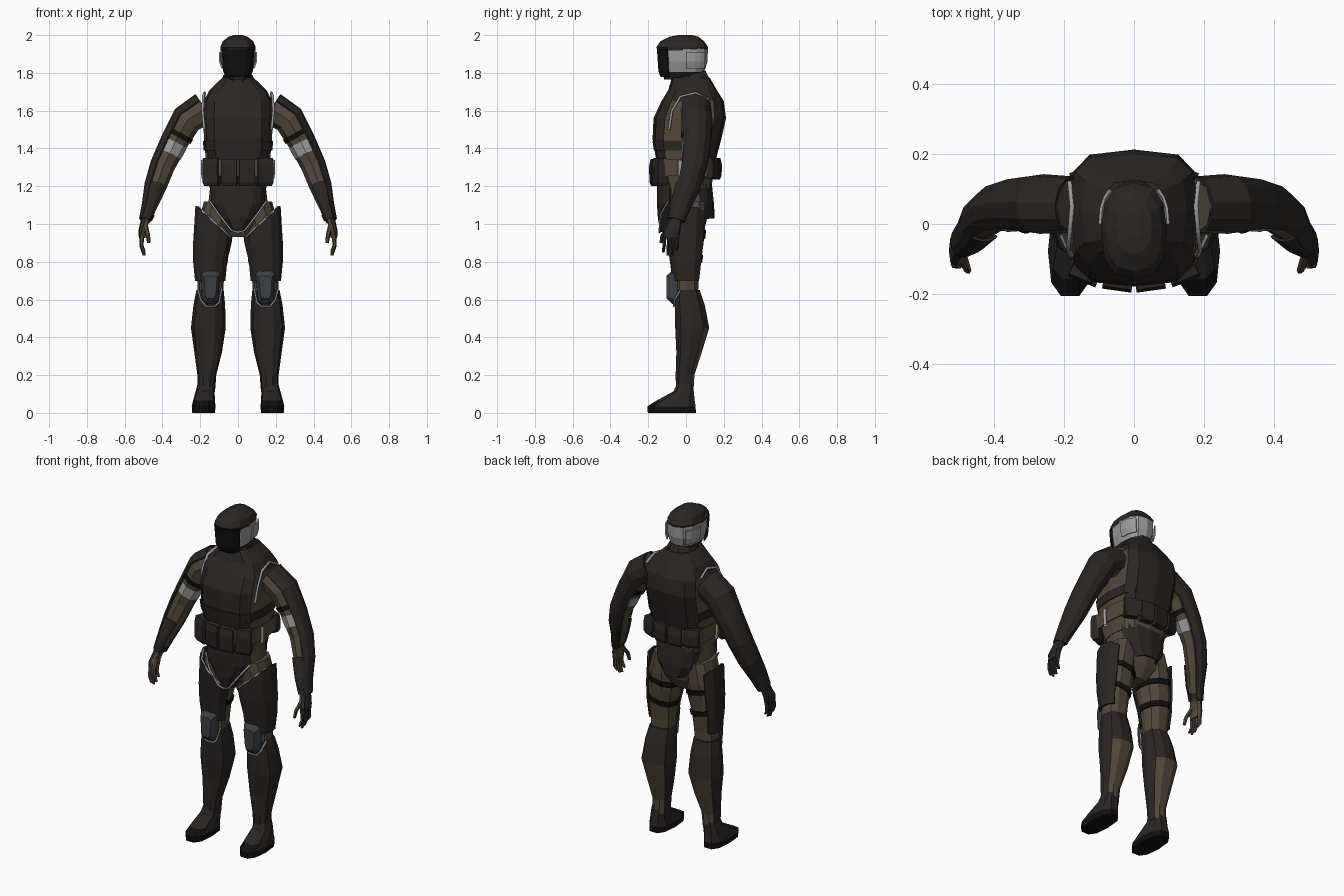
import bpy, bmesh
from math import sin, cos, radians, copysign
from mathutils import Vector

if "Cube" in bpy.data.objects:
    bpy.data.objects.remove(bpy.data.objects["Cube"])


def material(name, r, g, b):
    m = bpy.data.materials.new(name)
    m.diffuse_color = (r, g, b, 1)
    m.use_nodes = True
    m.node_tree.nodes["Principled BSDF"].inputs["Base Color"].default_value = m.diffuse_color
    return m


DARK = material("dark_armour", .023, .019, .017)
TAN = material("tan_suit", .085, .066, .045)
GREY = material("light_grey", .33, .33, .34)
BLACK = material("black", .005, .005, .005)
SLATE = material("slate", .045, .05, .055)


def skin(name, rings, mats, pick=None, closed=True, thick=0, mirror=False):
    """Bridge rings of points into a faceted surface."""
    bm = bmesh.new()
    vs = [[bm.verts.new(p) for p in r] for r in rings]
    n = len(vs[0])
    for a, b in zip(vs, vs[1:]):
        for i in range(n if closed else n - 1):
            j = (i + 1) % n
            bm.faces.new((a[i], a[j], b[j], b[i]))
    if closed:
        bm.faces.new(vs[0][::-1])
        bm.faces.new(vs[-1])
    bmesh.ops.recalc_face_normals(bm, faces=bm.faces)
    if pick:
        for f in bm.faces:
            f.material_index = pick(f.calc_center_median(), f.normal)
    me = bpy.data.meshes.new(name)
    bm.to_mesh(me)
    bm.free()
    for m in mats:
        me.materials.append(m)
    ob = bpy.data.objects.new(name, me)
    bpy.context.collection.objects.link(ob)
    if thick:
        s = ob.modifiers.new("thickness", 'SOLIDIFY')
        s.thickness, s.offset = thick, 0
    if mirror:
        ob.modifiers.new("mirror", 'MIRROR')
    return ob


def loft(name, secs, mats, n=8, p=1, arc=None, flat=True, grow=0, **kw):
    """Sections (x, y, z, rx, ry[, slope]); angle 0 = +x, -90 = front."""
    rings = []
    for i, s in enumerate(secs):
        x, y, z, rx, ry = s[:5]
        slope = s[5] if len(s) > 5 else 0
        u, v = Vector((1, 0, slope)), Vector((0, 1, 0))
        if not flat:
            a, b = secs[max(i - 1, 0)], secs[min(i + 1, len(secs) - 1)]
            t = (Vector(b[:3]) - Vector(a[:3])).normalized()
            u = Vector((0, 1, 0)).cross(t).normalized()
            v = t.cross(u)
        a0, a1 = arc or (0, 360)
        cnt = n + 1 if arc else n
        ring = []
        for k in range(cnt):
            ang = radians(a0 + (a1 - a0) * k / n)
            c, d = cos(ang), sin(ang)
            ring.append(Vector((x, y, z)) + u * (rx + grow) * copysign(abs(c) ** p, c)
                        + v * (ry + grow) * copysign(abs(d) ** p, d))
        rings.append(ring)
    return skin(name, rings, mats, closed=not arc, **kw)


def between(a, b, t):
    return tuple(p + (q - p) * t for p, q in zip(a[:5], b[:5]))


def plate(name, outline, y0, y1, inset, mat, **kw):
    """Bevelled plate from an x-z outline, y0 rear and y1 front."""
    cx = sum(p[0] for p in outline) / len(outline)
    cz = sum(p[1] for p in outline) / len(outline)
    rings = [[(cx + (x - cx) * s, y, cz + (z - cz) * s) for x, z in outline]
             for y, s in ((y0, 1), ((y0 + y1) / 2, .98), (y1, inset))]
    return skin(name, rings, [mat], **kw)


def trim(name, pts, mat=GREY, r=.006):
    cu = bpy.data.curves.new(name, 'CURVE')
    cu.dimensions, cu.bevel_depth, cu.bevel_resolution = '3D', r, 0
    sp = cu.splines.new('POLY')
    sp.points.add(len(pts) - 1)
    for q, p in zip(sp.points, pts):
        q.co = (*p, 1)
    cu.materials.append(mat)
    ob = bpy.data.objects.new(name, cu)
    bpy.context.collection.objects.link(ob)
    ob.modifiers.new("mirror", 'MIRROR')


# Feet with dark toe caps
loft("boot", [(.182, -.075, 0, .06, .132), (.182, -.077, .035, .063, .133),
              (.18, -.055, .065, .058, .105), (.174, -.012, .115, .05, .055),
              (.17, -.005, .15, .045, .047)], [DARK, BLACK], n=10, p=.75, mirror=True,
     pick=lambda c, n: int(c.y < -.13 or c.z < .02))

# Lower legs
shin = [(.168, -.007, .11, .046, .048), (.165, -.005, .2, .05, .052), (.158, .016, .32, .073, .07),
        (.157, .033, .45, .092, .094), (.152, .02, .57, .084, .083), (.148, .008, .65, .072, .068)]
loft("shin", shin, [DARK, TAN], n=10, p=.85, mirror=True,
     pick=lambda c, n: int(n.y > .5 and c.z < .4))

# Thighs, outer thigh armour, straps
thigh = [(.146, .005, .58, .066, .06), (.145, .005, .7, .07, .064), (.145, .005, .8, .08, .078),
         (.133, .005, .9, .092, .092), (.125, .01, 1.0, .088, .097), (.105, .005, 1.12, .075, .1)]
loft("thigh", thigh, [TAN], n=10, p=.85, mirror=True)
loft("thigh_armour", thigh[1:4] + [(.125, .005, 1.01, .088, .1, .9)], [DARK], n=7, p=.85,
     arc=(-160, 55), grow=.008, thick=.01, mirror=True)
for i, t in ((2, .0), (3, .3)):
    a, b = thigh[i], thigh[i + 1]
    loft("thigh_strap", [between(a, b, t) + (.2,), between(a, b, t + .3) + (.2,)], [BLACK],
         n=10, p=.85, grow=.006, mirror=True)
trim("thigh_trim", [(.21, -.03, 1.09), (.185, -.085, 1.065), (.125, -.105, 1.01), (.06, -.09, .95), (.04, -.06, .93)])

# Knee pads with light surround
knee = [(.105, .6), (.12, .575), (.17, .575), (.19, .6), (.197, .74), (.17, .755), (.115, .755), (.092, .74)]
plate("knee_pad", knee, -.045, -.103, .66, SLATE, mirror=True)
trim("knee_trim", [(.085, -.045, .66), (.1, -.06, .585), (.12, -.065, .565),
                   (.172, -.065, .565), (.198, -.06, .6), (.212, -.03, .65)])

# Hips and crotch plates
loft("hips", [(0, .005, .93, .05, .06), (0, .005, 1.0, .12, .1), (0, 0, 1.1, .158, .125),
              (0, -.005, 1.22, .145, .125)], [TAN], n=12, p=.75)
loft("front_hip_plate", [(0, 0, .96, .034, .13), (0, 0, 1.03, .09, .143), (0, 0, 1.11, .147, .148),
                         (0, 0, 1.22, .15, .148)], [DARK], n=6, p=.65, arc=(205, 335), thick=.012)
loft("rear_hip_plate", [(0, 0, 1.03, .075, .145), (0, 0, 1.1, .13, .143), (0, 0, 1.22, .15, .13)],
     [DARK], n=6, p=.65, arc=(20, 160), thick=.012)
trim("front_hip_trim", [(.15, -.095, 1.12), (.1, -.135, 1.05), (.035, -.14, .965), (0, -.14, .955)])

# Waist and belt pouches
loft("waist", [(0, 0, 1.19, .15, .135), (0, 0, 1.27, .165, .145), (0, 0, 1.37, .17, .15)],
     [TAN], n=12, p=.6)


def pouch(name, x, y, turn, z0, z1, side):
    """Tapered box, deepest at its middle height."""
    r = radians(turn)
    rings = []
    for z, d, w in ((z0, .018, .037), (z0 + .02, .028, .042), (z1 - .04, .03, .042), (z1, .022, .041)):
        rings.append([(x + a * w * cos(r) - b * d * sin(r), y + side * (a * w * sin(r) * side + b * d * cos(r) * side), z)
                      for a, b in ((-1, -1), (1, -1), (1, 1), (-1, 1))])
    skin(name, rings, [DARK], mirror=True)


pouch("front_inner_pouch", .045, -.16, 8, 1.2, 1.345, -1)
pouch("front_outer_pouch", .138, -.137, 22, 1.2, 1.35, -1)
pouch("rear_inner_pouch", .045, .155, -8, 1.235, 1.35, 1)
pouch("rear_outer_pouch", .135, .132, -22, 1.24, 1.35, 1)
loft("belt_loops", [(0, 0, 1.255, .182, .168), (0, 0, 1.345, .186, .172)], [TAN],
     n=12, p=.55, arc=(0, 360), thick=.006)
trim("side_buckle", [(.182, -.03, 1.24), (.185, -.03, 1.34)], GREY, .012)

# Vest: dark front and back, tan sides
loft("vest", [(0, 0, 1.34, .17, .158), (0, .005, 1.45, .18, .182), (0, .02, 1.56, .185, .192),
              (0, .035, 1.65, .182, .165), (0, .035, 1.71, .15, .128), (0, .025, 1.775, .082, .1)],
     [DARK, TAN], n=12, p=.55, pick=lambda c, n: int(abs(n.x) > .8 and c.z < 1.66))
loft("side_strap", [(0, .0, 1.39, .182, .17), (0, .0, 1.44, .186, .178)], [DARK], n=12, p=.55)
trim("armhole_trim", [(.178, -.09, 1.5), (.187, -.075, 1.6), (.183, -.03, 1.675), (.176, .05, 1.695),
                      (.183, .12, 1.66)], GREY, .008)

# Collar and neck
loft("neck", [(0, .02, 1.7, .055, .06), (0, .005, 1.82, .055, .06)], [TAN], n=8)
loft("collar", [(0, .035, 1.7, .11, .115), (0, .022, 1.75, .086, .1), (0, .012, 1.785, .072, .094)],
     [DARK], n=10, flat=False, arc=(0, 360), thick=.012)
trim("collar_trim", [(0, -.085, 1.73), (.05, -.065, 1.735), (.075, -.02, 1.76)], TAN, .007)

# Helmet, cap, visor, ear panels
loft("helmet", [(0, -.04, 1.765, .048, .075), (0, -.015, 1.805, .075, .112), (0, -.012, 1.86, .09, .126),
                (0, -.014, 1.93, .092, .13)], [GREY, DARK], n=12, p=.8,
     pick=lambda c, n: int(c.z < 1.8 or n.z < -.9))
loft("helmet_cap", [(0, -.017, 1.918, .091, .132), (0, -.02, 1.935, .094, .138), (0, -.02, 1.968, .08, .115),
                    (0, -.01, 1.992, .05, .075), (0, -.005, 2.0, .02, .035)], [DARK], n=12, p=.8)
loft("visor", [(0, -.015, 1.78, .068, .115), (0, -.015, 1.81, .084, .126), (0, -.015, 1.925, .093, .134)],
     [BLACK], n=6, p=.75, arc=(212, 328), thick=.01)
loft("ear_panel", [(0, 0, 1.825, .084, .118), (0, 0, 1.86, .096, .123), (0, 0, 1.91, .097, .122)],
     [GREY], n=3, p=.8, arc=(0, 50), thick=.008, mirror=True)

# Arms: tan sleeve, dark outer shell, straps
arm = [(.488, -.052, 1.02, .026, .036), (.462, -.03, 1.1, .037, .047), (.432, .01, 1.2, .054, .056),
       (.394, .04, 1.31, .061, .062), (.335, .052, 1.43, .068, .07), (.268, .052, 1.55, .078, .08),
       (.175, .05, 1.61, .082, .075)]
loft("sleeve", arm, [TAN], n=8, flat=False, mirror=True)
loft("arm_armour", arm, [DARK], n=6, flat=False, arc=(-55, 130), grow=.006, thick=.01, mirror=True)
loft("forearm_guard", arm[:3], [DARK], n=4, flat=False, arc=(-130, -40), grow=.005, thick=.008, mirror=True)
loft("grey_arm_band", [between(arm[3], arm[4], .5), between(arm[3], arm[4], 1)], [GREY],
     n=8, flat=False, grow=.003, mirror=True)
loft("arm_strap", [between(arm[4], arm[5], .25), between(arm[4], arm[5], .45)], [BLACK],
     n=8, flat=False, grow=.005, mirror=True)
loft("wrist_cuff", [between(arm[0], arm[1], .1), between(arm[0], arm[1], .45)], [DARK],
     n=8, flat=False, grow=.006, mirror=True)

# Hands: dark on the outside, tan palm
side = lambda c, n: int(n.x < .1)
loft("palm", [(.508, -.078, .925, .017, .042), (.507, -.075, .965, .02, .046), (.489, -.053, 1.03, .024, .034)],
     [DARK, TAN], n=8, p=.7, mirror=True, pick=side)
for i, tip in enumerate((.85, .832, .838, .86)):
    y = -.112 + i * .023
    loft("finger", [(.497, y - .008, tip, .008, .008), (.511, y - .004, .885, .011, .0105),
                    (.509, y, .94, .012, .011)], [DARK, TAN], n=6, mirror=True, pick=side)
loft("thumb", [(.472, -.132, .9, .009, .01), (.477, -.125, .94, .012, .012), (.49, -.085, .99, .014, .02)],
     [DARK, TAN], n=6, mirror=True, pick=side)
